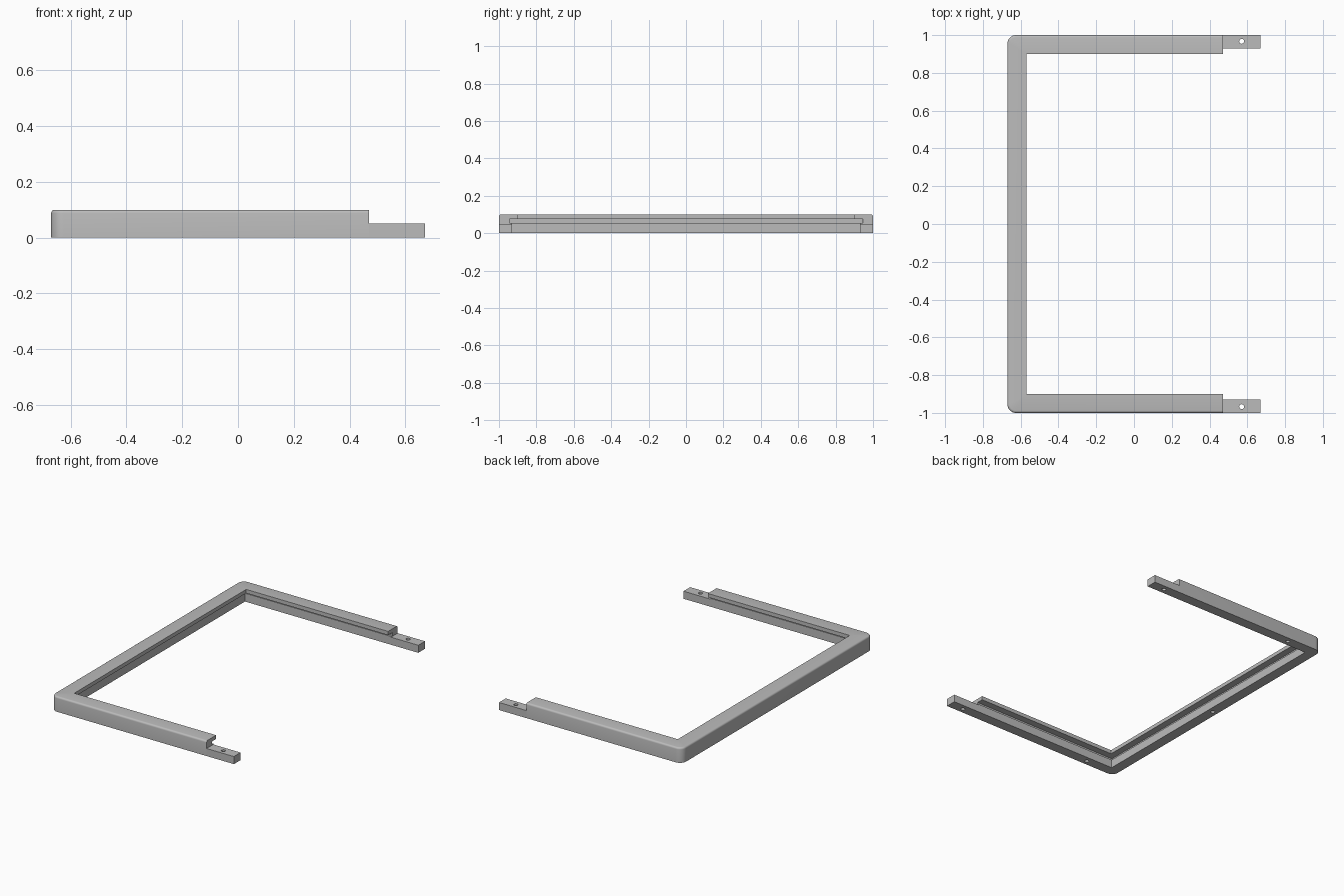
import bpy, bmesh
from math import pi, cos, sin
from mathutils import Vector

cube = bpy.data.objects.get("Cube")
if cube:
    bpy.data.objects.remove(cube, do_unlink=True)

HALF_X, HALF_Y = 0.67, 1.0      # overall half sizes
ARM_END = 0.47                  # where the full section stops
HEIGHT, FOOT, LIP = 0.1, 0.07, 0.1
CORNER_R, FILLET = 0.045, 0.012
HOLE_R = 0.013
HOLE_Y = HALF_Y - FOOT / 2 + 0.002

grey = bpy.data.materials.new("plain grey")
grey.use_nodes = True
grey.diffuse_color = (0.5, 0.5, 0.5, 1)
grey.node_tree.nodes["Principled BSDF"].inputs["Base Color"].default_value = (0.5, 0.5, 0.5, 1)


def make_object(name, bm):
    bmesh.ops.remove_doubles(bm, verts=bm.verts, dist=1e-5)
    bmesh.ops.recalc_face_normals(bm, faces=bm.faces)
    mesh = bpy.data.meshes.new(name)
    bm.to_mesh(mesh)
    bm.free()
    mesh.materials.append(grey)
    obj = bpy.data.objects.new(name, mesh)
    bpy.context.collection.objects.link(obj)
    return obj


def activate(obj):
    bpy.ops.object.select_all(action='DESELECT')
    obj.select_set(True)
    bpy.context.view_layer.objects.active = obj


def drill(obj, x, y, top):
    """Cut a round hole from below the base up to the given height."""
    bpy.ops.mesh.primitive_cylinder_add(vertices=24, radius=HOLE_R, depth=top + 0.02,
                                        location=(x, y, top / 2 - 0.01))
    cutter = bpy.context.object
    cutter.hide_render = True
    activate(obj)
    mod = obj.modifiers.new("hole", 'BOOLEAN')
    mod.operation, mod.solver, mod.object = 'DIFFERENCE', 'EXACT', cutter
    bpy.ops.object.modifier_apply(modifier=mod.name)
    bpy.data.objects.remove(cutter, do_unlink=True)


# Cross-section: distance in from the outer wall, height
profile = [(0, 0), (FOOT, 0), (FOOT, 0.055), (0.055, 0.055), (0.055, 0.075),
           (LIP, 0.075), (LIP, HEIGHT)]
for i in range(5):
    a = pi / 2 + i * pi / 8
    profile.append((FILLET + FILLET * cos(a), HEIGHT - FILLET + FILLET * sin(a)))


def corner_point(side, angle, d, z):
    """Outer points follow the corner arc, inner ones meet in a sharp mitre."""
    r = CORNER_R - d
    if r <= 0:
        return Vector((-HALF_X + d, side * (HALF_Y - d), z))
    return Vector((-HALF_X + CORNER_R - r * sin(angle),
                   side * (HALF_Y - CORNER_R + r * cos(angle)), z))


# U-shaped frame swept from one arm end to the other
steps = 8
angles = [i * pi / 2 / steps for i in range(steps + 1)]
stations = [[Vector((ARM_END, HALF_Y - d, z)) for d, z in profile]]
stations += [[corner_point(1, a, d, z) for d, z in profile] for a in angles]
stations += [[corner_point(-1, a, d, z) for d, z in profile] for a in reversed(angles)]
stations.append([Vector((ARM_END, -HALF_Y + d, z)) for d, z in profile])

bm = bmesh.new()
rings = [[bm.verts.new(p) for p in ring] for ring in stations]
n = len(profile)
for r0, r1 in zip(rings, rings[1:]):
    for i in range(n):
        j = (i + 1) % n
        bm.faces.new((r0[i], r0[j], r1[j], r1[i]))
bm.faces.new(rings[0])
bm.faces.new(rings[-1])
bmesh.ops.dissolve_degenerate(bm, edges=bm.edges, dist=1e-5)
frame = make_object("frame", bm)

# Blind screw holes in the underside
drill(frame, -HALF_X + FOOT / 2, 0, 0.05)
for side in (1, -1):
    drill(frame, -0.43, side * HOLE_Y, 0.05)
parts = [frame]

# Thin mounting tabs with a through hole
for side, name in ((1, "back_tab"), (-1, "front_tab")):
    bm = bmesh.new()
    bmesh.ops.create_cube(bm, size=1)
    bmesh.ops.scale(bm, vec=(HALF_X - ARM_END, FOOT, 0.05), verts=bm.verts)
    bmesh.ops.translate(bm, verts=bm.verts,
                        vec=((HALF_X + ARM_END) / 2, side * (HALF_Y - FOOT / 2), 0.025))
    tab = make_object(name, bm)
    drill(tab, 0.57, side * HOLE_Y, 0.08)
    parts.append(tab)

for obj in parts:
    activate(obj)
    bpy.ops.object.shade_smooth_by_angle(angle=pi / 6)
